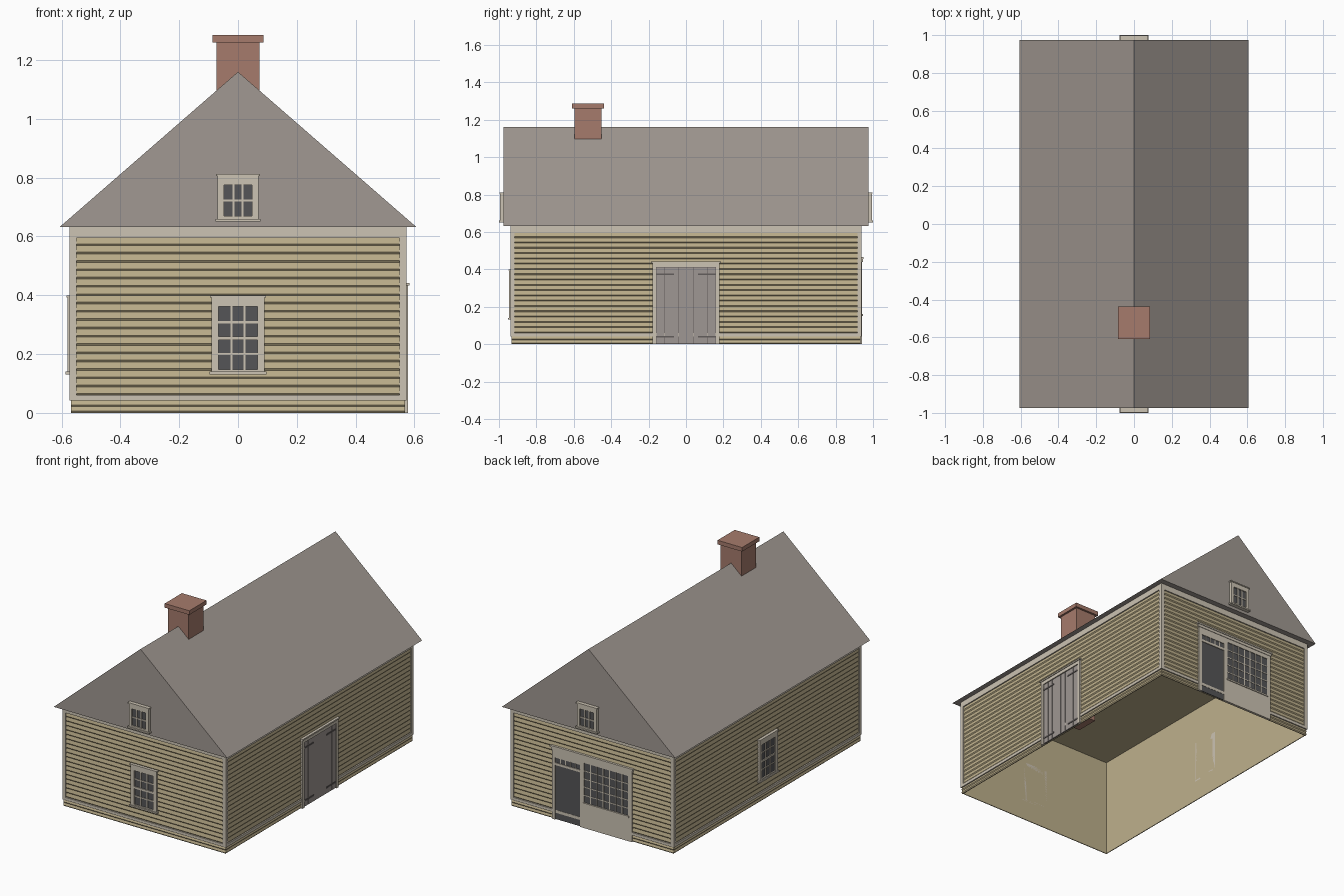
import bpy, bmesh, math
from mathutils import Matrix, Vector

cube = bpy.data.objects.get("Cube")
if cube:
    bpy.data.objects.remove(cube, do_unlink=True)


def material(name, rgb):
    lin = [((c / 255 + 0.055) / 1.055) ** 2.4 for c in rgb] + [1]
    m = bpy.data.materials.new(name)
    m.use_nodes = True
    m.diffuse_color = lin
    m.node_tree.nodes["Principled BSDF"].inputs["Base Color"].default_value = lin
    return m


SIDING = material("khaki siding", (190, 176, 140))
TRIM = material("cream trim", (204, 195, 179))
ROOF = material("grey roof", (161, 153, 146))
DOOR = material("grey door", (159, 151, 147))
GLASS = material("dark glass", (85, 85, 87))
BRICK = material("red brick", (166, 123, 108))
IRON = material("dark iron", (98, 93, 92))

# Walls: turn about z, distance of the shell from the centre, half length
FRONT, RIGHT, BACK, LEFT = (0, 0.926, 0.56), (90, 0.56, 0.926), (180, 0.926, 0.56), (-90, 0.56, 0.926)
WALLS = {"front": FRONT, "right": RIGHT, "back": BACK, "left": LEFT}
WALL_TOP, BASE_TOP, TRIM_OUT = 0.632, 0.042, 0.013


def finish(name, bm, mat, turn=0):
    bm.transform(Matrix.Rotation(math.radians(turn), 4, "Z"))
    mesh = bpy.data.meshes.new(name)
    bm.to_mesh(mesh)
    bm.free()
    mesh.materials.append(mat)
    obj = bpy.data.objects.new(name, mesh)
    bpy.context.collection.objects.link(obj)
    return obj


def add_box(bm, lo, hi):
    lo, hi = Vector(lo), Vector(hi)
    size = Matrix.Diagonal((*(hi - lo), 1))
    bmesh.ops.create_cube(bm, size=1, matrix=Matrix.Translation((lo + hi) / 2) @ size)


def boxes(name, mat, wall, parts, base=None):
    """Boxes on a wall: u0, u1, z0, z1, depth in, depth out (from the shell)."""
    turn, dist, _ = wall
    dist = dist if base is None else base
    bm = bmesh.new()
    for u0, u1, z0, z1, d0, d1 in parts:
        add_box(bm, (u0, -dist - d1, z0), (u1, -dist - d0, z1))
    return finish(name, bm, mat, turn)


def siding(name, wall, half, z0, z1, count):
    """Sawtooth sheet of overlapping boards."""
    turn, dist, _ = wall
    step = (z1 - z0) / count
    profile = [(0, z0)]
    for i in range(count):
        z = z0 + i * step
        profile += [(0.005, z), (0.0095, z + 0.006)]
    profile += [(0.005, z1)]
    bm = bmesh.new()
    rows = [[bm.verts.new((u, -dist - d, z)) for u in (-half, half)] for d, z in profile]
    for a, b in zip(rows, rows[1:]):
        bm.faces.new((a[0], a[1], b[1], b[0]))
    finish(name, bm, SIDING, turn)


def bars(u0, u1, z0, z1, cols, rows, width, d0, d1):
    """Glazing bars dividing a pane into cols by rows."""
    out = []
    for i in range(1, cols):
        u = u0 + (u1 - u0) * i / cols
        out.append((u - width / 2, u + width / 2, z0, z1, d0, d1))
    for j in range(1, rows):
        z = z0 + (z1 - z0) * j / rows
        out.append((u0, u1, z - width / 2, z + width / 2, d0, d1 - 0.0005))
    return out


def ring(u0, u1, z0, z1, a0, a1, b0, b1, d0, d1):
    """Casing between outer u0..z1 and opening a0..b1."""
    return [(u0, a0, z0, z1, d0, d1), (a1, u1, z0, z1, d0, d1),
            (a0, a1, z0, b0, d0, d1), (a0, a1, b1, z1, d0, d1)]


def window(name, wall, half, z0, z1, pane, rows, base=None, lift=0.0):
    pu, p0, p1 = pane
    out = lift + 0.011
    frame = ring(-half, half, z0, z1, -pu, pu, p0, p1, 0, out)
    frame += bars(-pu, pu, p0, p1, 3, rows, 0.007, lift, out - 0.003)
    if rows == 4:  # meeting rail of the two sashes
        mid = (p0 + p1) / 2
        frame.append((-pu, pu, mid - 0.006, mid + 0.006, lift, out - 0.002))
    frame.append((-half - 0.005, half + 0.005, z1 - 0.003, z1 + 0.004, 0, out + 0.004))
    frame.append((-half - 0.007, half + 0.007, z0 - 0.006, z0 + 0.003, 0, out + 0.006))
    boxes(name + "_frame", TRIM, wall, frame, base)
    boxes(name + "_glass", GLASS, wall, [(-pu, pu, p0, p1, 0.001, lift + 0.003)], base)


# Wall shell with a ceiling, open underneath
bm = bmesh.new()
add_box(bm, (-0.56, -0.926, 0), (0.56, 0.926, WALL_TOP - 0.003))
bmesh.ops.delete(bm, geom=[f for f in bm.faces if f.normal.z < -0.5], context="FACES")
finish("wall_shell", bm, SIDING)

# Clapboards, plinth and trim on each wall
for side, wall in WALLS.items():
    half = wall[2]
    edge = half + TRIM_OUT
    siding(side + "_siding", wall, half, 0.06, 0.597, 19)
    siding(side + "_plinth", wall, half + 0.008, 0, BASE_TOP, 2)
    boxes(side + "_trim", TRIM, wall, [
        (-edge, edge, 0.595, WALL_TOP, 0.001, TRIM_OUT),
        (-edge, edge, BASE_TOP, 0.06, 0.001, TRIM_OUT),
        (-edge, -half + 0.01, 0.06, 0.595, 0.001, TRIM_OUT),
        (half - 0.01, edge, 0.06, 0.595, 0.001, TRIM_OUT)])

# Roof with closed gables
bm = bmesh.new()
gable = [bm.verts.new((x, -0.975, z)) for x, z in ((-0.607, WALL_TOP), (0.607, WALL_TOP), (0, 1.16))]
face = bm.faces.new(gable)
new = bmesh.ops.extrude_face_region(bm, geom=[face])["geom"]
bmesh.ops.translate(bm, verts=[v for v in new if isinstance(v, bmesh.types.BMVert)], vec=(0, 1.95, 0))
bmesh.ops.recalc_face_normals(bm, faces=bm.faces)
finish("roof", bm, ROOF)

# Chimney shaft and cap
for name, r, z0, z1 in (("chimney_shaft", 0.073, 0.53, 1.26), ("chimney_cap", 0.086, 1.26, 1.286)):
    bm = bmesh.new()
    add_box(bm, (-r, -0.524 - r, z0), (r, -0.524 + r, z1))
    finish(name, bm, BRICK)

# Sash windows and gable windows
for side in ("front", "left"):
    window(side + "_window", WALLS[side], 0.09, 0.137, 0.396, (0.066, 0.147, 0.362), 4, lift=0.009)
for side in ("front", "back"):
    window(side + "_gable_window", WALLS[side], 0.069, 0.657, 0.808, (0.048, 0.67, 0.776), 2,
           base=0.975, lift=0.008)

# Double plank door
boxes("barn_door_frame", TRIM, RIGHT,
      [(-0.18, -0.16, 0, 0.435, 0.001, 0.019), (0.16, 0.18, 0, 0.435, 0.001, 0.019),
       (-0.16, 0.16, 0.412, 0.435, 0.001, 0.019), (-0.186, 0.186, 0.433, 0.442, 0.001, 0.024)])
boxes("barn_door_backing", IRON, RIGHT, [(-0.16, 0.16, 0.002, 0.412, 0.001, 0.0115)])
seams = [0.001, 0.042, 0.081, 0.118, 0.16]
planks, straps = [], []
for s in (-1, 1):
    for a, b in zip(seams, seams[1:]):
        u0, u1 = sorted((s * a, s * (b - 0.002)))
        planks.append((u0, u1, 0.003, 0.41, 0.001, 0.014))
    for z in (0.04, 0.374):
        u0, u1 = sorted((s * 0.065, s * 0.16))
        straps.append((u0, u1, z - 0.005, z + 0.005, 0.012, 0.017))
boxes("barn_door_planks", DOOR, RIGHT, planks)
boxes("barn_door_hinges", IRON, RIGHT, straps)

# Shopfront: doorway with transom, wide window, panel and cornice
OUT = 0.016
shop = [(-0.28, -0.256, 0, 0.44, 0.001, OUT), (-0.083, -0.055, 0, 0.44, 0.001, OUT),
        (0.255, 0.28, 0, 0.44, 0.001, OUT), (-0.256, -0.083, 0.392, 0.44, 0.001, OUT),
        (-0.256, -0.083, 0.345, 0.36, 0.001, OUT), (-0.055, 0.255, 0.412, 0.44, 0.001, OUT),
        (-0.055, 0.255, 0, 0.155, 0.001, OUT), (-0.06, 0.26, 0.15, 0.16, 0.001, OUT + 0.005),
        (-0.285, 0.285, 0.438, 0.455, 0.001, OUT + 0.003),
        (-0.291, 0.291, 0.455, 0.465, 0.001, OUT + 0.007)]
shop += bars(-0.055, 0.255, 0.155, 0.412, 7, 5, 0.006, 0.01, OUT - 0.002)
shop += bars(-0.256, -0.083, 0.36, 0.392, 5, 1, 0.006, 0.01, OUT - 0.002)
boxes("shopfront_frame", TRIM, BACK, shop)
boxes("shopfront_glass", GLASS, BACK,
      [(-0.055, 0.255, 0.155, 0.412, 0.002, 0.0115), (-0.256, -0.083, 0.36, 0.392, 0.002, 0.0115)])
boxes("shop_door", GLASS, BACK, [(-0.256, -0.083, 0.002, 0.345, 0.002, 0.0115)])
